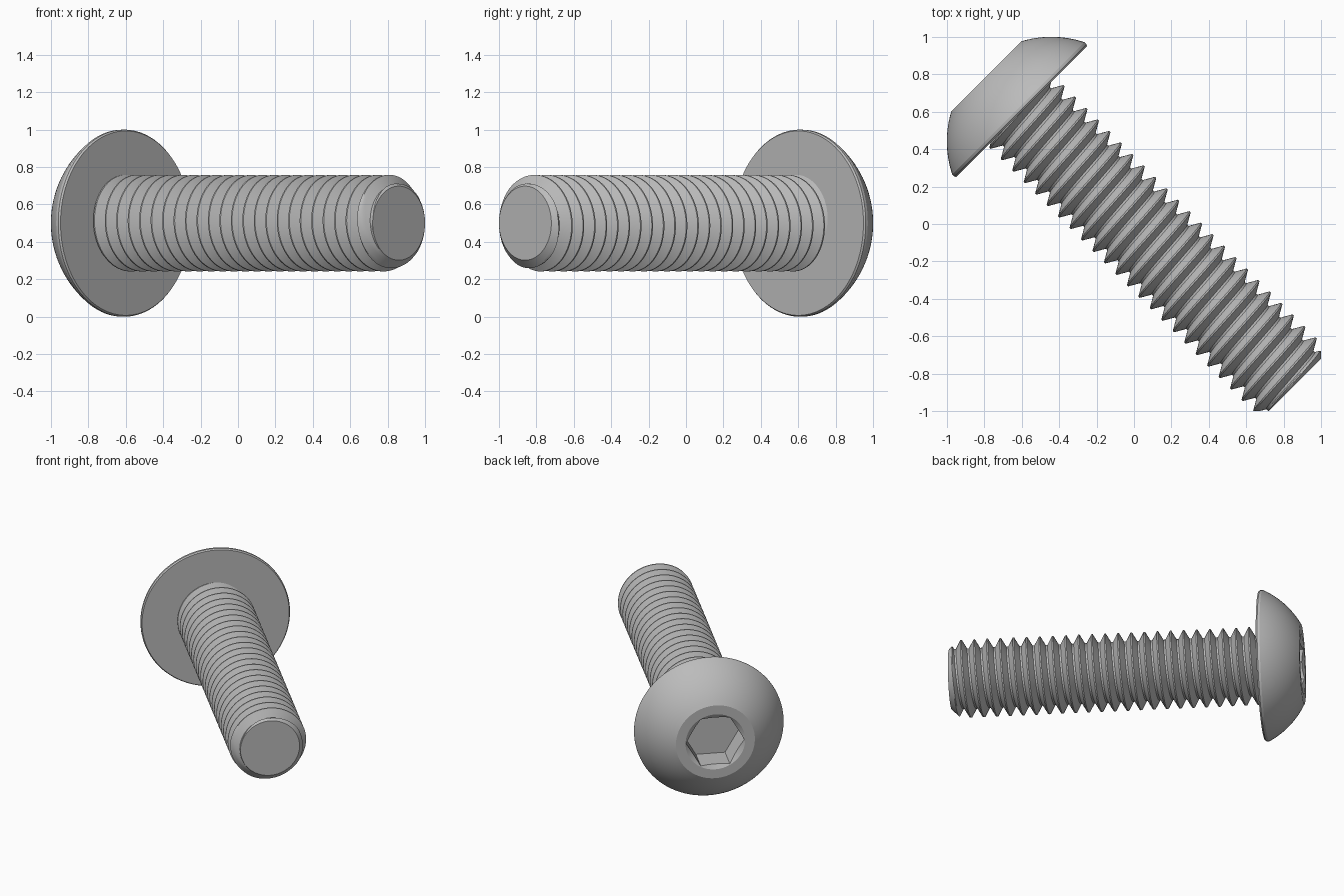
import bpy
import bmesh
from math import sin, cos, pi, sqrt, radians
from mathutils import Matrix

cube = bpy.data.objects.get("Cube")
if cube:
    bpy.data.objects.remove(cube, do_unlink=True)

# Local z runs along the screw from head to tip; local y points up
S = sqrt(0.5)
PLACE = Matrix(((S, 0, S, 0), (S, 0, -S, 0), (0, 1, 0, 0.5), (0, 0, 0, 1)))
SEG = 96

steel = bpy.data.materials.new("grey_steel")
steel.use_nodes = True
grey = (0.5, 0.5, 0.5, 1)
steel.diffuse_color = grey
steel.node_tree.nodes["Principled BSDF"].inputs["Base Color"].default_value = grey


def skin(bm, rows):
    """Bridge consecutive rows of points with quads."""
    rows = [[bm.verts.new(p) for p in row] for row in rows]
    for a, b in zip(rows, rows[1:]):
        for i in range(len(a) - 1):
            bm.faces.new((a[i], a[i + 1], b[i + 1], b[i]))


def ring(radius, z):
    """Closed ring; radius and z may depend on the angle."""
    pts = []
    for k in range(SEG + 1):
        t = 2 * pi * (k % SEG) / SEG
        r = radius(t) if callable(radius) else radius
        pts.append((r * cos(t), r * sin(t), z(r) if callable(z) else z))
    return pts


def finish(bm, name, angle):
    bmesh.ops.remove_doubles(bm, verts=bm.verts, dist=1e-5)
    bmesh.ops.dissolve_degenerate(bm, edges=bm.edges, dist=1e-5)
    bmesh.ops.recalc_face_normals(bm, faces=bm.faces)
    mesh = bpy.data.meshes.new(name)
    bm.to_mesh(mesh)
    bm.free()
    mesh.materials.append(steel)
    obj = bpy.data.objects.new(name, mesh)
    obj.matrix_world = PLACE
    bpy.context.collection.objects.link(obj)
    bpy.ops.object.select_all(action="DESELECT")
    obj.select_set(True)
    bpy.context.view_layer.objects.active = obj
    bpy.ops.object.shade_smooth_by_angle(angle=radians(angle))


# Domed head with a hexagonal socket
UNDER, TOP, FLOOR = -0.849, -1.117, -0.93
DOME_Z, DOME_R = -0.6245, 0.559
MOUTH, HEX = 0.2, 0.195


def hexagon(t):
    return HEX * cos(pi / 6) / cos(t % (pi / 3) - pi / 6)


def dome_radius(z):
    return sqrt(DOME_R ** 2 - (z - DOME_Z) ** 2)


bm = bmesh.new()
rows = [ring(0, UNDER), ring(0.493, UNDER), ring(0.5, UNDER - 0.01)]
for i in range(15):
    z = -0.875 + (TOP + 0.875) * i / 14
    rows.append(ring(dome_radius(z), z))
rows += [
    ring(MOUTH, TOP),
    ring(hexagon, lambda r: TOP + 0.6 * (MOUTH - r)),
    ring(hexagon, FLOOR),
    ring(0, FLOOR),
]
skin(bm, rows)
finish(bm, "button_head", 20)

# Threaded shank: one helical tooth profile swept around the axis
PITCH, CREST, ROOT = 0.0867, 0.258, 0.2
START, TIP, TIP_R = -0.87, 1.216, 0.198
CREST_FLAT, ROOT_FLAT = 0.05, 0.07
CREST_AT = -0.788
STEPS = 12


def tooth(phase):
    """Thread radius for a phase measured in pitches from the crest."""
    d = abs((phase + 0.5) % 1 - 0.5)
    f = (d - CREST_FLAT) / (0.5 - ROOT_FLAT - CREST_FLAT)
    return CREST + (ROOT - CREST) * min(1, max(0, f))


# Phases sampled so the crest and root edges stay crisp
flank = 0.5 - ROOT_FLAT - CREST_FLAT
half = [CREST_FLAT + flank * i / 5 for i in range(6)]
phases = half + [1 - p for p in reversed(half)]

bm = bmesh.new()
rows = []
for turn in range(-3, 26):
    for phase in phases:
        row = []
        for k in range(SEG + 1):
            t = 2 * pi * k / SEG
            z = CREST_AT + PITCH * (turn + phase + k / SEG)
            z = min(TIP, max(START, z))
            r = min(tooth(phase), TIP_R + TIP - z)
            row.append((r * cos(t), r * sin(t), z))
        rows.append(row)
skin(bm, rows)
# Flat end of the shank
skin(bm, [ring(TIP_R, TIP), ring(0, TIP)])
finish(bm, "threaded_shank", 30)
